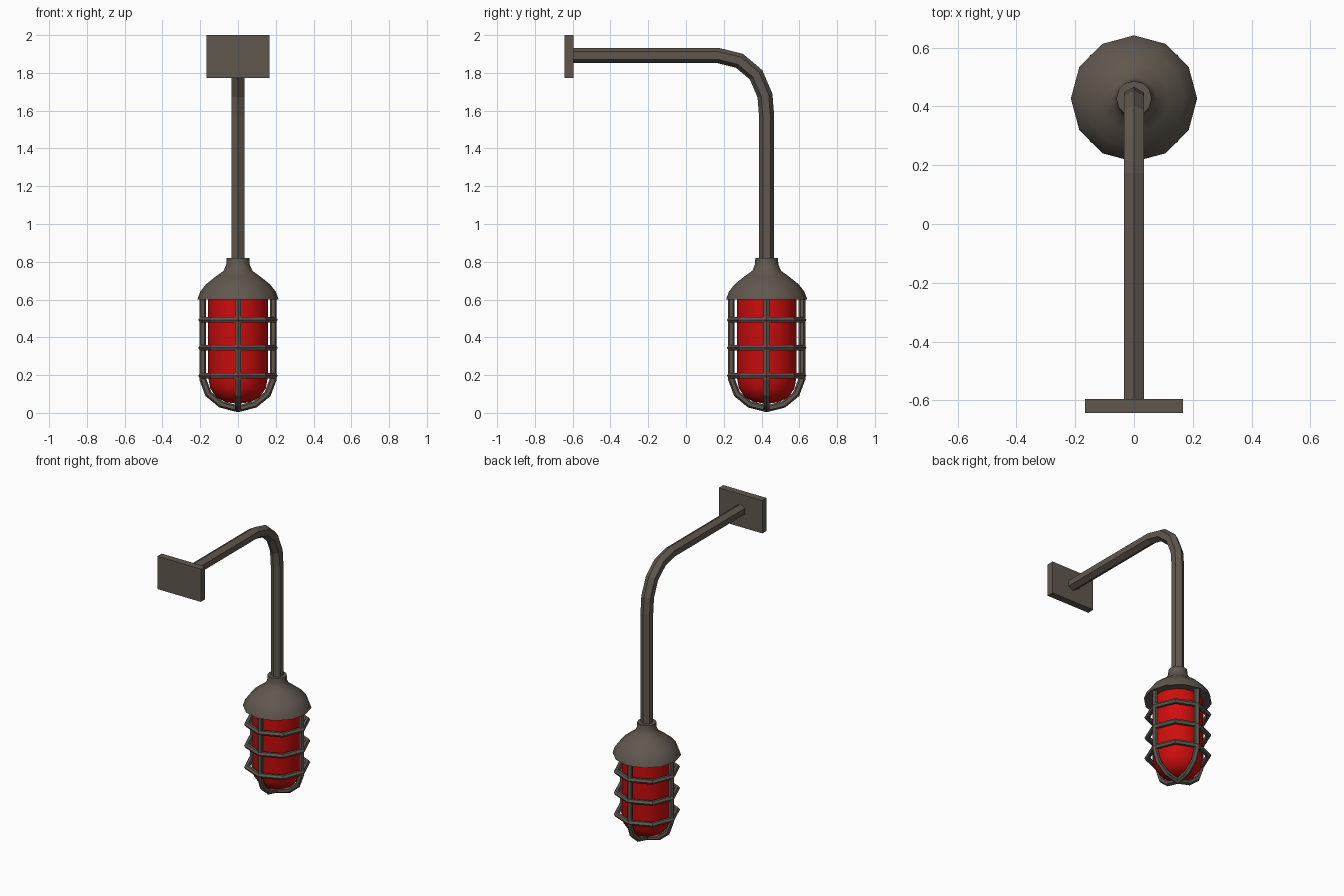
import bpy, bmesh, math
from mathutils import Vector

if "Cube" in bpy.data.objects:
    bpy.data.objects.remove(bpy.data.objects["Cube"])

CY = 0.427  # lamp axis position in y


def material(name, rgb):
    m = bpy.data.materials.new(name)
    m.diffuse_color = (*rgb, 1)
    m.use_nodes = True
    m.node_tree.nodes["Principled BSDF"].inputs["Base Color"].default_value = m.diffuse_color
    return m


METAL = material("weathered_metal", (0.118, 0.097, 0.078))
RED = material("red_glass", (0.62, 0.004, 0.004))


def finish(name, bm, mat, smooth=None):
    bmesh.ops.recalc_face_normals(bm, faces=bm.faces)
    me = bpy.data.meshes.new(name)
    bm.to_mesh(me)
    bm.free()
    me.materials.append(mat)
    ob = bpy.data.objects.new(name, me)
    bpy.context.collection.objects.link(ob)
    if smooth:
        bpy.ops.object.select_all(action='DESELECT')
        ob.select_set(True)
        bpy.context.view_layer.objects.active = ob
        bpy.ops.object.shade_smooth_by_angle(angle=math.radians(smooth))
    return ob


def bridge(bm, a, b):
    n = len(a)
    for i in range(n):
        bm.faces.new((a[i], a[(i + 1) % n], b[(i + 1) % n], b[i]))


def sweep(bm, path, radius, side, closed=False, sides=6):
    """Mitred tube along a path lying in the plane perpendicular to side."""
    path, side, n = [Vector(p) for p in path], Vector(side), len(path)
    rings = []
    for i, p in enumerate(path):
        before = path[i - 1] if closed or i > 0 else None
        after = path[(i + 1) % n] if closed or i < n - 1 else None
        t0 = (p - before).normalized() if before is not None else (after - p).normalized()
        t1 = (after - p).normalized() if after is not None else t0
        t = (t0 + t1).normalized()
        out = side.cross(t) / t.dot(t0)
        angles = [2 * math.pi * k / sides for k in range(sides)]
        rings.append([bm.verts.new(p + radius * (out * math.cos(a) + side * math.sin(a)))
                      for a in angles])
    for i in range(n if closed else n - 1):
        bridge(bm, rings[i], rings[(i + 1) % n])
    if not closed:
        bm.faces.new(rings[0])
        bm.faces.new(rings[-1])


def lathe(bm, profile, sides):
    rings = [[bm.verts.new((r * math.cos(2 * math.pi * k / sides),
                            CY + r * math.sin(2 * math.pi * k / sides), z))
              for k in range(sides)] for r, z in profile]
    for a, b in zip(rings, rings[1:]):
        bridge(bm, a, b)
    bm.faces.new(rings[0])
    bm.faces.new(rings[-1])


# Wall plate
bm = bmesh.new()
bmesh.ops.create_cube(bm, size=1)
for v in bm.verts:
    v.co = (v.co.x * 0.332, -0.619 + v.co.y * 0.048, 1.887 + v.co.z * 0.226)
finish("wall_plate", bm, METAL)

# Bent hexagonal arm
bm = bmesh.new()
sweep(bm, [(0, -0.61, 1.892), (0, 0.17, 1.892), (0, 0.283, 1.864), (0, 0.371, 1.79),
           (0, 0.418, 1.68), (0, CY, 1.57), (0, CY, 0.79)], 0.04, (1, 0, 0))
finish("bent_arm", bm, METAL)

# Bell-shaped cap
bm = bmesh.new()
lathe(bm, [(0.06, 0.82), (0.062, 0.785), (0.076, 0.752), (0.118, 0.722), (0.17, 0.68),
           (0.2, 0.642), (0.215, 0.6)], 12)
finish("lamp_cap", bm, METAL, 45)

# Red glass with a rounded bottom
bm = bmesh.new()
lathe(bm, [(0.158, 0.605), (0.158, 0.19), (0.147, 0.13), (0.115, 0.083),
           (0.065, 0.057), (0.015, 0.05)], 16)
finish("lamp_glass", bm, RED, 45)

# Guard rings
bm = bmesh.new()
for z in (0.492, 0.345, 0.197):
    sweep(bm, [(0.192 * math.cos(k * math.pi / 4), CY + 0.192 * math.sin(k * math.pi / 4), z)
               for k in range(8)], 0.017, (0, 0, 1), closed=True)
finish("guard_rings", bm, METAL)

# Guard bars: two U-shaped hoops crossing below the glass
half = [(0.187, 0.61), (0.187, 0.18), (0.157, 0.1), (0.09, 0.045)]
hoop = half + [(0, 0.022)] + [(-r, z) for r, z in reversed(half)]
bm = bmesh.new()
sweep(bm, [(r, CY, z) for r, z in hoop], 0.018, (0, 1, 0))
sweep(bm, [(0, CY + r, z) for r, z in hoop], 0.018, (1, 0, 0))
finish("guard_bars", bm, METAL)
